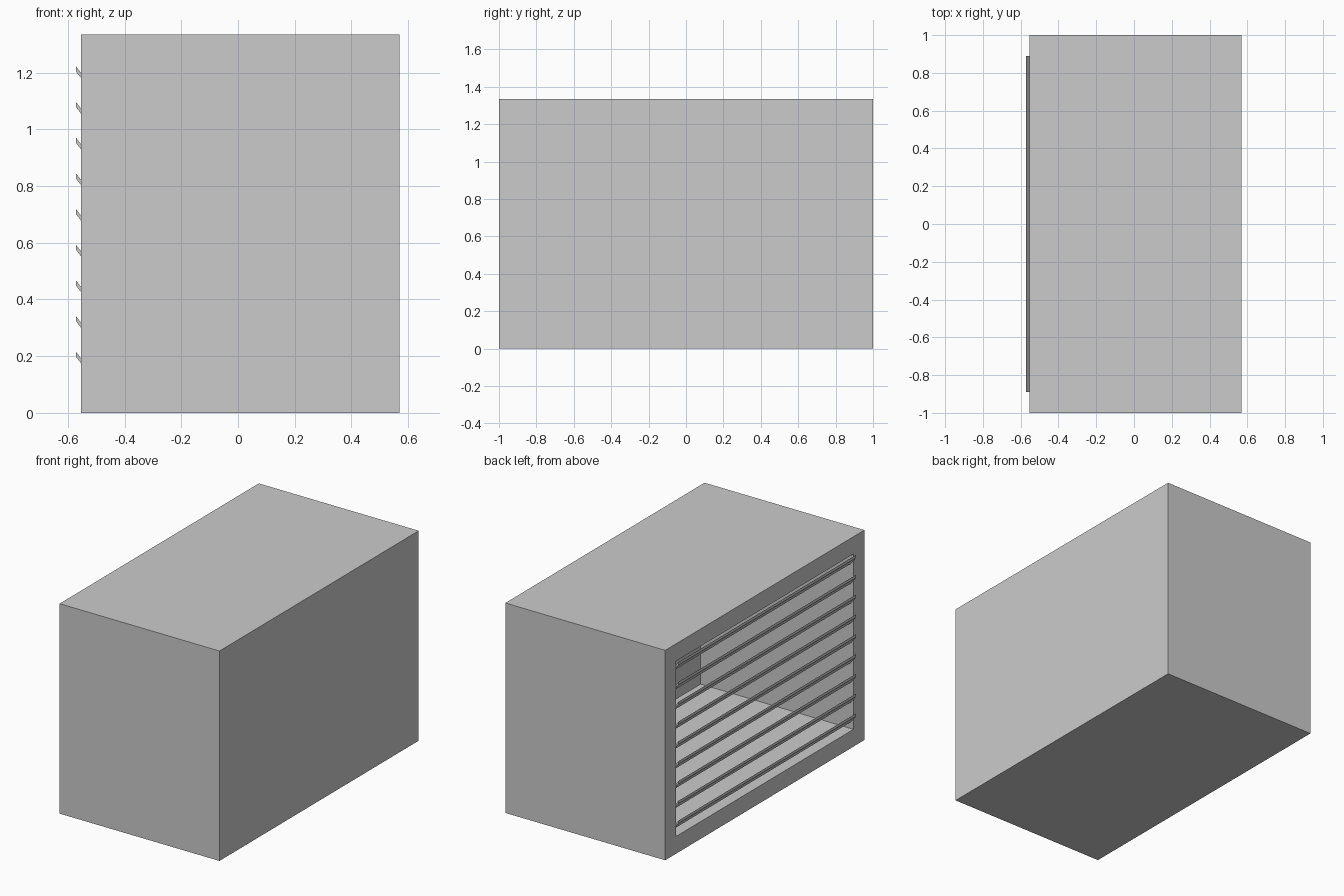
import bpy, bmesh

if "Cube" in bpy.data.objects:
    bpy.data.objects.remove(bpy.data.objects["Cube"])

X0, X1, HY, H = -0.554, 0.57, 1.0, 1.334      # outer shell
OY, OZ0, OZ1, XB = 0.89, 0.11, 1.224, 0.52    # opening and recess back


def add_object(name, bm):
    bmesh.ops.recalc_face_normals(bm, faces=bm.faces)
    mesh = bpy.data.meshes.new(name)
    bm.to_mesh(mesh)
    bm.free()
    ob = bpy.data.objects.new(name, mesh)
    bpy.context.collection.objects.link(ob)
    return ob


def ring(bm, x, y, z0, z1):
    return [bm.verts.new((x, a, b)) for a, b in
            ((-y, z0), (y, z0), (y, z1), (-y, z1))]


def bridge(bm, a, b):
    for i in range(len(a)):
        j = (i + 1) % len(a)
        bm.faces.new((a[i], a[j], b[j], b[i]))


# Hollow housing: closed back, framed opening, recessed inside
bm = bmesh.new()
rings = [ring(bm, X1, HY, 0, H), ring(bm, X0, HY, 0, H),
         ring(bm, X0, OY, OZ0, OZ1), ring(bm, XB, OY, OZ0, OZ1)]
for a, b in zip(rings, rings[1:]):
    bridge(bm, a, b)
bm.faces.new(rings[0])
bm.faces.new(rings[-1])
add_object("housing", bm)

# Louvre slats sloping down into the opening
PROFILE = [(-0.571, 0.0), (-0.571, -0.018), (-0.535, -0.064), (-0.535, -0.046)]
for n in range(9):
    top = 0.215 + n * 0.1258
    bm = bmesh.new()
    ends = [[bm.verts.new((x, y, top + z)) for x, z in PROFILE]
            for y in (-OY, OY)]
    bridge(bm, *ends)
    for end in ends:
        bm.faces.new(end)
    add_object(f"louvre_slat_{n + 1}", bm)
